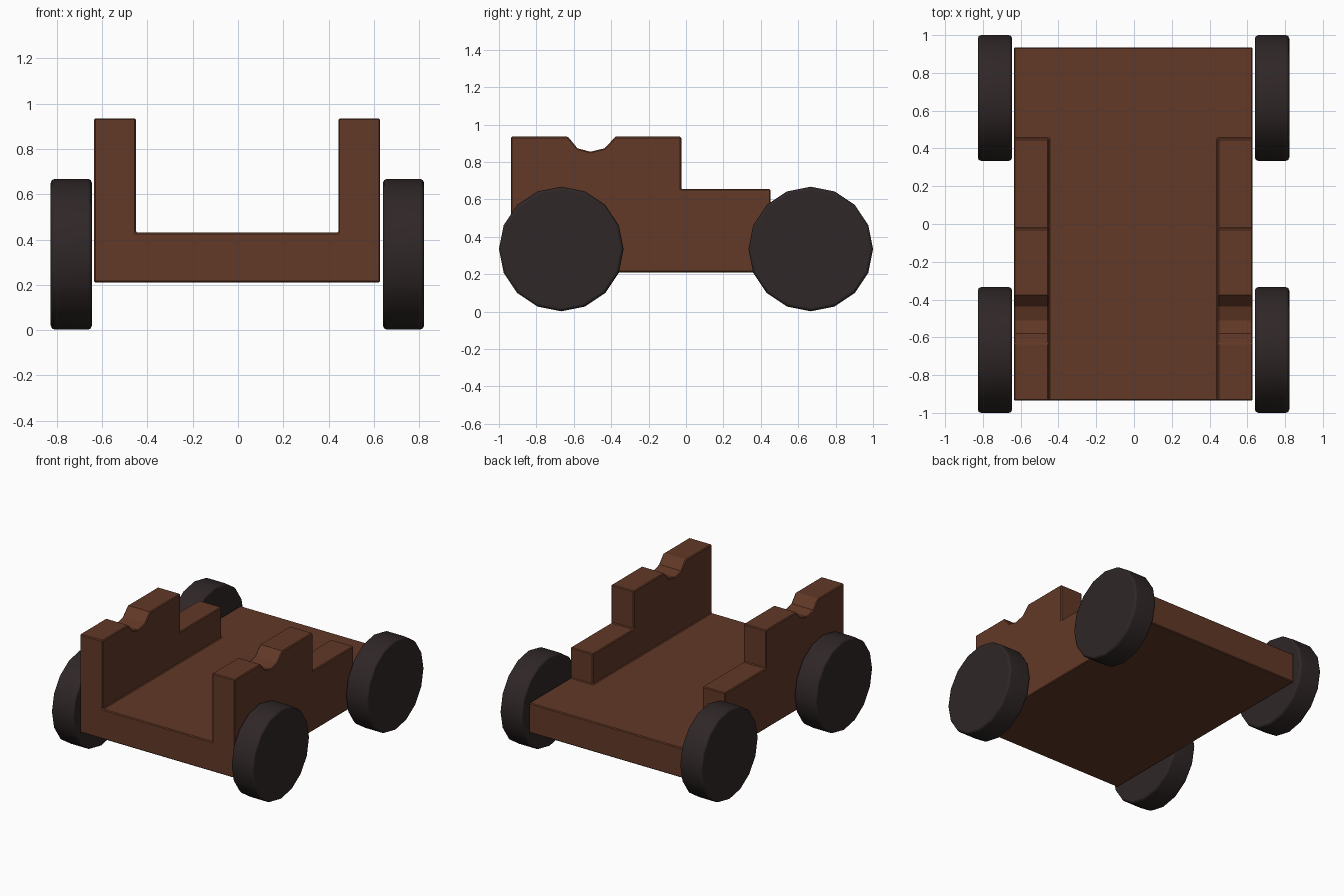
import bpy, bmesh, math
from mathutils import Matrix

if "Cube" in bpy.data.objects:
    bpy.data.objects.remove(bpy.data.objects["Cube"])


def material(name, rgb):
    m = bpy.data.materials.new(name)
    m.diffuse_color = (*rgb, 1)
    m.use_nodes = True
    m.node_tree.nodes["Principled BSDF"].inputs["Base Color"].default_value = m.diffuse_color
    return m


wood = material("dark brown wood", (0.122, 0.04, 0.02))
dark = material("blackened wheel", (0.029, 0.02, 0.02))


def add_object(name, bm, mat):
    bmesh.ops.recalc_face_normals(bm, faces=bm.faces)
    mesh = bpy.data.meshes.new(name)
    bm.to_mesh(mesh)
    bm.free()
    mesh.materials.append(mat)
    ob = bpy.data.objects.new(name, mesh)
    bpy.context.collection.objects.link(ob)
    return ob


def extrude_x(name, profile, x0, x1, mat):
    """Extrude a (y, z) outline from x0 to x1."""
    bm = bmesh.new()
    face = bm.faces.new([bm.verts.new((x0, y, z)) for y, z in profile])
    ext = bmesh.ops.extrude_face_region(bm, geom=[face])
    verts = [v for v in ext["geom"] if isinstance(v, bmesh.types.BMVert)]
    bmesh.ops.translate(bm, verts=verts, vec=(x1 - x0, 0, 0))
    return add_object(name, bm, mat)


def bevel(ob, width, segments):
    b = ob.modifiers.new("soft edges", "BEVEL")
    b.width, b.segments = width, segments
    b.limit_method, b.angle_limit = "ANGLE", math.radians(50)


# Carriage body: stepped side outline with trunnion notch, running full width
outline = [(-0.935, 0.21), (0.935, 0.21), (0.935, 0.43), (0.452, 0.43),
           (0.452, 0.655), (-0.025, 0.655), (-0.025, 0.935), (-0.377, 0.935),
           (-0.436, 0.873), (-0.511, 0.855), (-0.58, 0.873), (-0.631, 0.935),
           (-0.935, 0.935)]
body = extrude_x("carriage_body", outline, -0.636, 0.628, wood)

# Channel between the two cheeks
channel = extrude_x("channel_cutter", [(-1.1, 0.43), (0.6, 0.43), (0.6, 1.2), (-1.1, 1.2)],
                    -0.451, 0.443, wood)
channel.hide_render = True
channel.hide_viewport = True
cut = body.modifiers.new("channel", "BOOLEAN")
cut.operation, cut.object, cut.solver = "DIFFERENCE", channel, "EXACT"
bevel(body, 0.006, 1)

# Four sixteen-sided wheels
for side, x in (("left", -0.736), ("right", 0.731)):
    for end, y in (("front", -0.667), ("rear", 0.667)):
        bm = bmesh.new()
        bmesh.ops.create_cone(bm, cap_ends=True, segments=16, radius1=0.333,
                              radius2=0.333, depth=0.182)
        bmesh.ops.rotate(bm, verts=bm.verts, matrix=Matrix.Rotation(math.pi / 2, 3, "Y"))
        wheel = add_object(f"{end}_{side}_wheel", bm, dark)
        wheel.location = (x, y, 0.335)
        bevel(wheel, 0.018, 2)
        for p in wheel.data.polygons:
            p.use_smooth = True
        n = wheel.modifiers.new("flat hub faces", "WEIGHTED_NORMAL")
        n.keep_sharp = True
